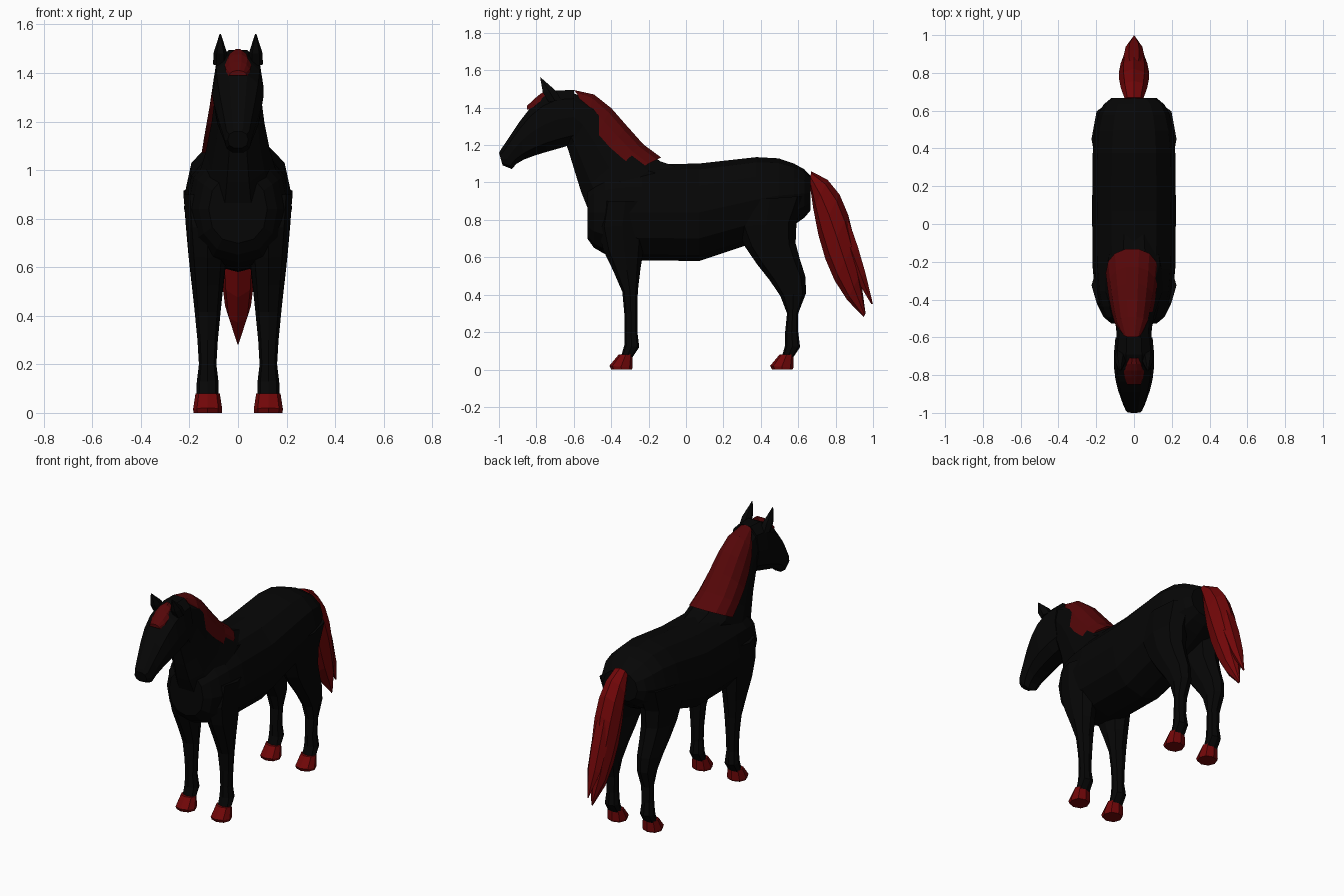
import bpy
import bmesh
import math
from mathutils import Vector
from mathutils.geometry import interpolate_bezier

cube = bpy.data.objects.get("Cube")
if cube:
    bpy.data.objects.remove(cube, do_unlink=True)


def make_material(name, color):
    material = bpy.data.materials.new(name)
    material.use_nodes = True
    material.diffuse_color = color
    shader = material.node_tree.nodes["Principled BSDF"]
    shader.inputs["Base Color"].default_value = color
    return material


coat = make_material("black coat", (.0018, .0018, .0018, 1))
mane_red = make_material("deep red mane", (.09, .002, .0025, 1))
red = make_material("dark red tail and hoof", (.165, .002, .0025, 1))


def power(value, exponent):
    return math.copysign(abs(value) ** exponent, value)


def side_point(pair):
    """Place a (y, z) pair on the middle plane."""
    return Vector((0, *pair))


def section(start, end, width):
    """One cross-section: two opposite edge points and a half width."""
    return side_point(start), side_point(end), width


def sections_between(first_edge, second_edge, width_rule, steps):
    """Cross-sections spanning two outline curves, widths set by a rule."""
    first = interpolate_bezier(*map(side_point, first_edge), steps)
    second = interpolate_bezier(*map(side_point, second_edge), steps)
    widths = [width_rule(i / (steps - 1)) for i in range(steps)]
    return list(zip(first, second, widths))


def loft(name, sections, material, sides=8, offset=(0, 0, 0), square=.9, arch=False):
    """Skin the cross-sections; an arch is a half section draped over a part."""
    bm = bmesh.new()
    loops = []
    for start, end, width in sections:
        loop = []
        for i in range(sides):
            if arch:
                angle = math.pi * i / (sides - 1)
                base, rise = start, end - start
            else:
                angle = math.tau * i / sides
                base, rise = (start + end) / 2, (end - start) / 2
            across = Vector((width * power(math.cos(angle), square), 0, 0))
            up = rise * power(math.sin(angle), square)
            loop.append(bm.verts.new(base + across + up + Vector(offset)))
        loops.append(loop)
    for loop, following in zip(loops, loops[1:]):
        for i in range(sides):
            j = (i + 1) % sides
            bm.faces.new((loop[i], loop[j], following[j], following[i]))
    bm.faces.new(loops[0])
    bm.faces.new(loops[-1])
    bmesh.ops.recalc_face_normals(bm, faces=bm.faces)
    mesh = bpy.data.meshes.new(name)
    bm.to_mesh(mesh)
    bm.free()
    mesh.materials.append(material)
    bpy.context.collection.objects.link(bpy.data.objects.new(name, mesh))


# Trunk: a squared-off ellipsoid with a rising belly and a raised croup
def trunk_section(angle):
    y = .07 - .61 * power(math.cos(angle), .5)
    fullness = math.sin(angle) ** .5
    belly = .58 + .33 * max(0, y - .08)
    back = 1.1 + .045 * math.exp(-((y - .45) / .2) ** 2)
    middle, half = (belly + back) / 2, (back - belly) / 2 * fullness
    return section((y, middle - half), (y, middle + half), .222 * fullness)


trunk_rings = 11
trunk_angles = [.3 + (math.pi - .6) * i / (trunk_rings - 1) for i in range(trunk_rings)]
loft("body", [trunk_section(angle) for angle in trunk_angles], coat, sides=12)

# Neck, withers to poll
crest = [(-.13, 1.12), (-.3, 1.2), (-.4, 1.5), (-.6, 1.48)]
throat = [(-.52, .82), (-.6, 1), (-.6, 1.1), (-.68, 1.3)]
withers = section(start=(-.4, .8), end=(-.04, 1.09), width=.15)
loft("neck", [withers] + sections_between(throat, crest, lambda t: .09 + .075 * (1 - t) ** 2, 5),
     coat, sides=10)

# Mane draped over the crest
mane_hem = [(-.26, 1.07), (-.4, 1.17), (-.5, 1.25), (-.58, 1.47)]
mane_crest = [(y, z + .015) for y, z in crest]
loft("mane", sections_between(mane_hem, mane_crest, lambda t: .05 + .09 * math.sqrt(1 - t), 6),
     mane_red, offset=(-.01, 0, 0), arch=True)

# Head, poll to muzzle
jaw = [(-.6, 1.2), (-.75, 1.15), (-.9, 1.13), (-.93, 1.07)]
face = [(-.6, 1.5), (-.8, 1.54), (-.9, 1.3), (-.99, 1.18)]
muzzle = section(start=(-.98, 1.09), end=(-1, 1.16), width=.042)
loft("head",
     sections_between(jaw, face, lambda t: .077 + .03 * math.cos(math.pi * (t - .25)), 7) + [muzzle],
     coat, sides=10, square=.8)

# Forelock lying between the ears
lock_hem = [(-.71, 1.43), (-.75, 1.4), (-.8, 1.38), (-.85, 1.39)]
lock_top = [(-.71, 1.5), (-.75, 1.51), (-.8, 1.46), (-.85, 1.41)]
loft("forelock", sections_between(lock_hem, lock_top, lambda t: .035 + .025 * math.sin(math.pi * t), 5),
     mane_red, arch=True)


# Tail in two pointed locks
def tail_width(t):
    return .08 * math.sqrt(math.sin(.4 + 2.74 * t))


tail_front = [(.66, 1), (.7, .7), (.75, .45), (.95, .28)]
tail_back = [(.67, 1.06), (.87, 1), (.9, .75), (.96, .3)]
loft("tail", sections_between(tail_front, tail_back, tail_width, 7), red, square=1)
tip_front = [(.75, .9), (.8, .7), (.88, .5), (.99, .35)]
tip_back = [(.85, .85), (.9, .75), (.95, .6), (1, .35)]
loft("tail_lock", sections_between(tip_front, tip_back, lambda t: .7 * tail_width(t), 5),
     red, sides=6, square=1)

# Upper legs follow curved outlines; shin, fetlock and hoof repeat at the back
hind_shift = .86
front_upper = sections_between(
    [(-.45, .9), (-.55, .65), (-.3, .5), (-.33, .3)],
    [(-.2, .9), (-.2, .7), (-.27, .5), (-.26, .3)],
    lambda t: .1 - .058 * t, 6)
hind_upper = sections_between(
    [(.25, .9), (.25, .6), (.5, .5), (.54, .3)],
    [(.65, .93), (.46, .6), (.75, .55), (.6, .3)],
    lambda t: .1 - .058 * t, 7)
lower_leg = [
    section(start=(-.33, .2), end=(-.26, .2), width=.036),
    section(start=(-.33, .13), end=(-.25, .12), width=.045),
    section(start=(-.35, .06), end=(-.29, .06), width=.045),
]
hind_lower = [(a + Vector((0, hind_shift, 0)), b + Vector((0, hind_shift, 0)), width)
              for a, b, width in lower_leg]
hoof = [
    section(start=(-.36, .08), end=(-.285, .08), width=.05),
    section(start=(-.41, .02), end=(-.285, .01), width=.06),
    section(start=(-.4, 0), end=(-.29, 0), width=.058),
]
ear = [
    section(start=(-.74, 1.43), end=(-.66, 1.44), width=.03),
    section(start=(-.77, 1.48), end=(-.69, 1.49), width=.027),
    section(start=(-.78, 1.56), end=(-.775, 1.56), width=.003),
]

# Paired parts
for label, side in (("left", 1), ("right", -1)):
    leg_offset = (.125 * side, 0, 0)
    loft(label + "_front_leg", front_upper + lower_leg, coat, offset=leg_offset)
    loft(label + "_hind_leg", hind_upper + hind_lower, coat, offset=leg_offset)
    loft(label + "_front_hoof", hoof, red, offset=leg_offset)
    loft(label + "_hind_hoof", hoof, red, offset=(.125 * side, hind_shift, 0))
    loft(label + "_ear", ear, coat, sides=6, offset=(.073 * side, 0, 0))
